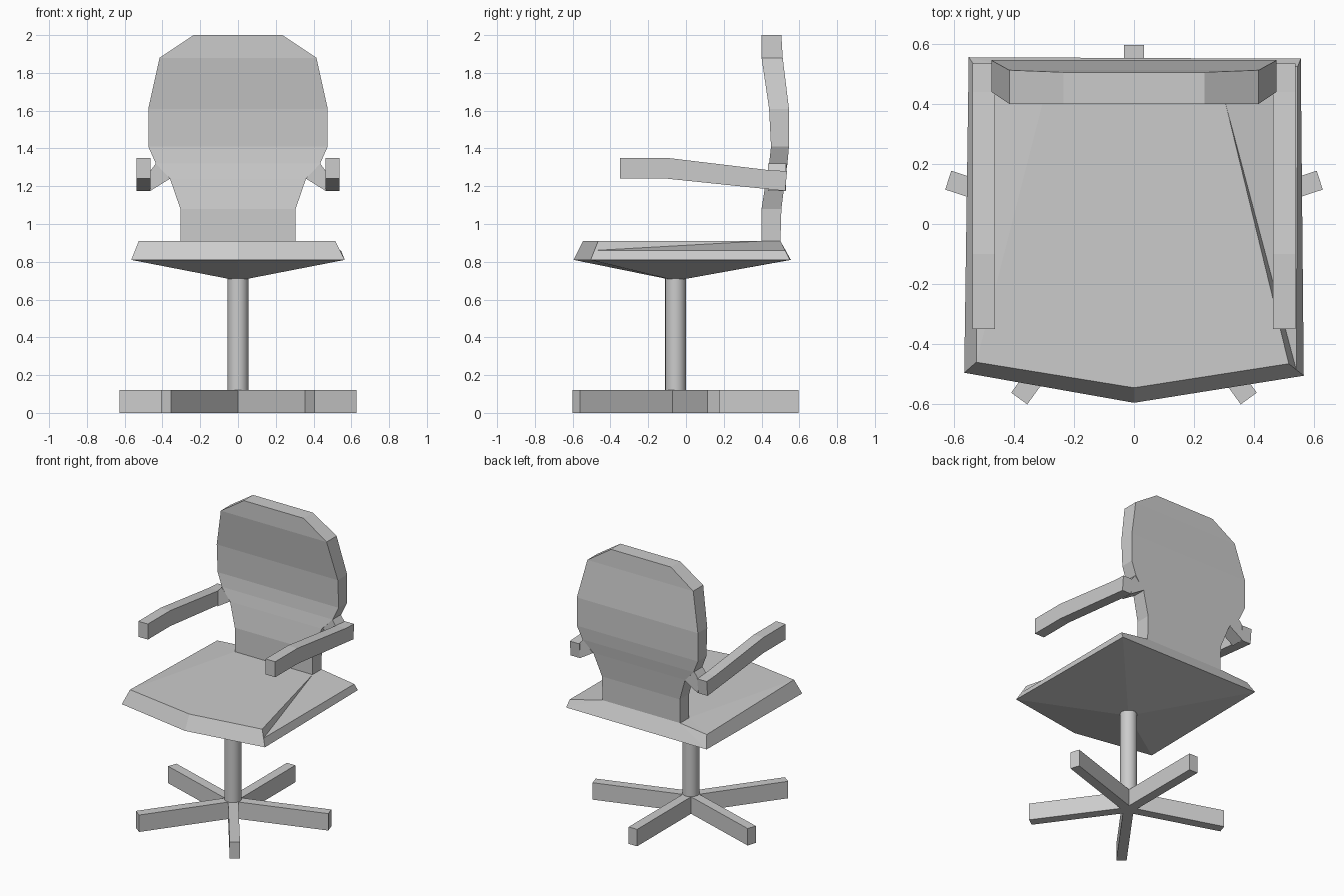
import bpy, bmesh
from math import pi, cos, sin

if "Cube" in bpy.data.objects:
    bpy.data.objects.remove(bpy.data.objects["Cube"])

CY = -0.055  # y of the column axis


def mesh_object(name, verts, faces):
    me = bpy.data.meshes.new(name)
    me.from_pydata(verts, [], faces)
    bm = bmesh.new()
    bm.from_mesh(me)
    bmesh.ops.recalc_face_normals(bm, faces=bm.faces)
    bm.to_mesh(me)
    bm.free()
    ob = bpy.data.objects.new(name, me)
    bpy.context.collection.objects.link(ob)
    return ob


def prism(name, ring_a, ring_b):
    """Solid between two matching outlines."""
    n = len(ring_a)
    faces = [(i, (i + 1) % n, n + (i + 1) % n, n + i) for i in range(n)]
    return mesh_object(name, ring_a + ring_b,
                       faces + [tuple(range(n)), tuple(range(n, 2 * n))])


# Five star legs
for i in range(5):
    a = pi / 2 + i * 2 * pi / 5
    d, s = (cos(a), sin(a)), (-sin(a), cos(a))
    plan = [(0, -0.033), (0.65, -0.033), (0.65, 0.033), (0, 0.033)]
    rings = [[(d[0] * u + s[0] * v, CY + d[1] * u + s[1] * v, z) for u, v in plan]
             for z in (0, 0.12)]
    prism("base_leg_%d" % (i + 1), *rings)

# Column
bpy.ops.mesh.primitive_cylinder_add(vertices=24, radius=0.055, depth=0.66,
                                    location=(0, CY, 0.39))
bpy.context.object.name = "column"
bpy.ops.object.shade_smooth_by_angle()

# Seat: bevelled slab with a shallow pyramid underneath
seat_verts = [
    (-0.565, -0.495, 0.81), (0, -0.595, 0.81), (0.565, -0.505, 0.81),
    (0.555, 0.55, 0.81), (-0.55, 0.555, 0.81),
    (-0.525, -0.46, 0.91), (0, -0.545, 0.91), (0.515, -0.465, 0.91),
    (0.54, -0.485, 0.86), (0.545, 0.525, 0.86),
    (0.305, 0.4, 0.91), (0.305, 0.5, 0.91), (-0.305, 0.5, 0.91), (-0.305, 0.4, 0.91),
    (-0.52, 0.51, 0.89), (0, CY, 0.70)]
seat_faces = [
    (0, 1, 6, 5), (1, 2, 8, 7, 6), (2, 3, 9, 8), (0, 5, 14, 4),
    (3, 9, 11), (3, 11, 12, 4), (4, 12, 14),
    (5, 6, 7, 10, 13), (7, 8, 10), (8, 9, 10), (9, 11, 10),
    (10, 11, 12, 13), (12, 14, 13), (14, 5, 13)]
seat_faces += [(i, (i + 1) % 5, 15) for i in range(5)]
mesh_object("seat", seat_verts, seat_faces)

# Backrest: rows of (z, half width, front y, back y)
rows = [(0.91, 0.305, 0.40, 0.50), (1.08, 0.305, 0.40, 0.505),
        (1.24, 0.36, 0.425, 0.525), (1.32, 0.435, 0.44, 0.537),
        (1.41, 0.475, 0.45, 0.545), (1.61, 0.475, 0.44, 0.545),
        (1.88, 0.415, 0.40, 0.512), (2.0, 0.235, 0.40, 0.505)]
verts, faces = [], []
for z, w, f, b in rows:
    verts += [(-w, f, z), (w, f, z), (w, b, z), (-w, b, z)]
for r in range(len(rows) - 1):
    for k in range(4):
        m = (k + 1) % 4
        faces.append((4 * r + k, 4 * r + m, 4 * r + 4 + m, 4 * r + 4 + k))
faces += [(0, 1, 2, 3), tuple(range(len(verts) - 4, len(verts)))]
mesh_object("backrest", verts, faces)

# Armrests and the wedges joining them to the backrest
arm_profile = [(-0.35, 1.24), (-0.10, 1.24), (0.525, 1.175),
               (0.535, 1.28), (0.44, 1.285), (-0.10, 1.35), (-0.35, 1.35)]
wedge = [(0.36, 1.24), (0.465, 1.175), (0.465, 1.28), (0.435, 1.32)]
for side, label in ((-1, "left"), (1, "right")):
    prism(label + "_armrest",
          [(side * 0.462, y, z) for y, z in arm_profile],
          [(side * 0.537, y, z) for y, z in arm_profile])
    prism(label + "_arm_joint",
          [(side * x, 0.435, z) for x, z in wedge],
          [(side * x, 0.53, z) for x, z in wedge])
